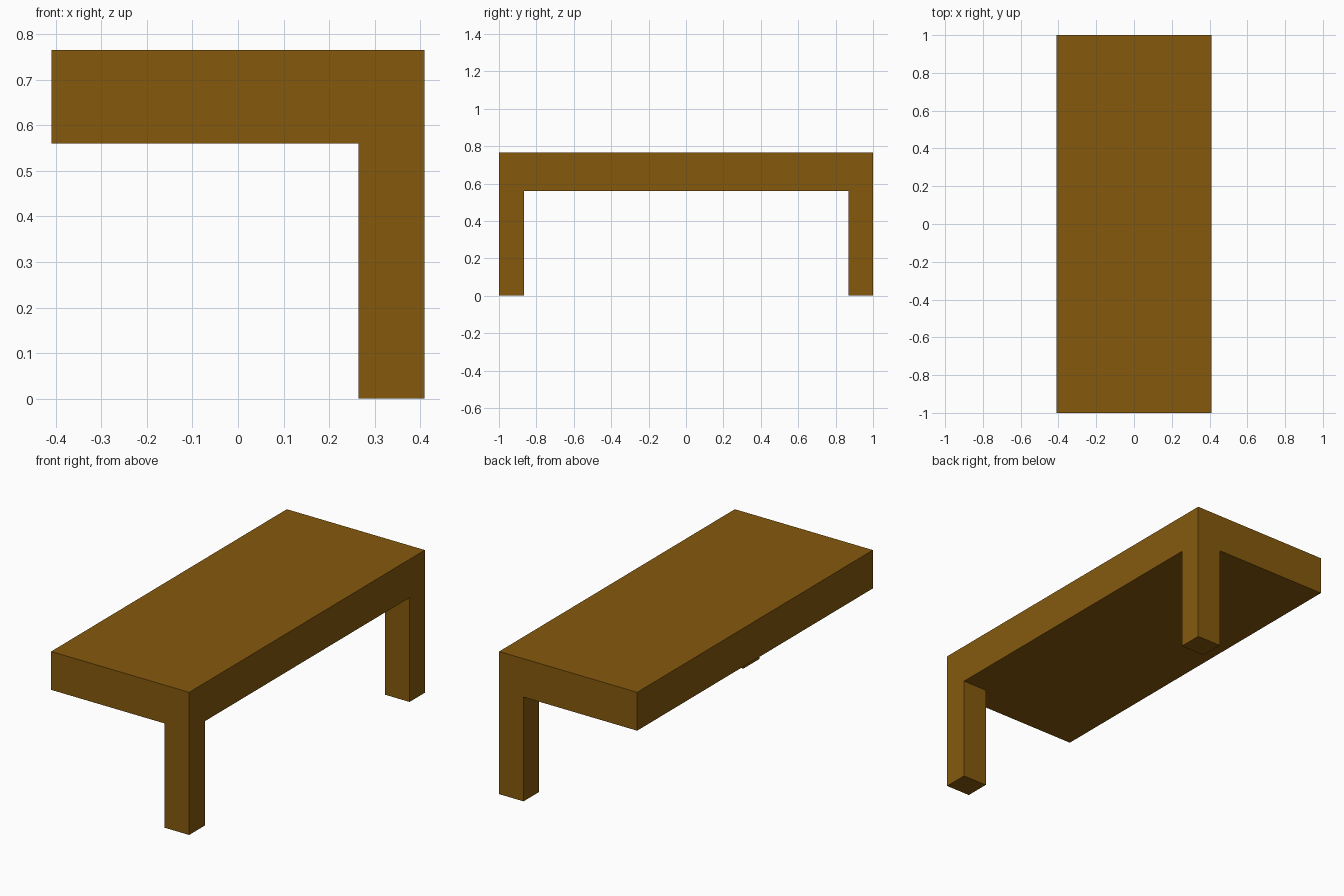
import bpy

if "Cube" in bpy.data.objects:
    bpy.data.objects.remove(bpy.data.objects["Cube"])

wood = bpy.data.materials.new("brown_wood")
wood.diffuse_color = (0.235, 0.1, 0.004, 1.0)
wood.use_nodes = True
wood.node_tree.nodes["Principled BSDF"].inputs["Base Color"].default_value = wood.diffuse_color


def box(name, lo, hi):
    """Axis-aligned box between two corners."""
    bpy.ops.mesh.primitive_cube_add(size=1)
    obj = bpy.context.object
    obj.name = name
    for v in obj.data.vertices:
        v.co = [(a + b) / 2 + c * (b - a) for a, b, c in zip(lo, hi, v.co)]
    obj.data.materials.append(wood)
    return obj


# Thick slab top
box("table_top", (-0.41, -1.0, 0.56), (0.41, 1.0, 0.766))

# Two legs, both on the right side, flush with the corners
box("front_leg", (0.265, -1.0, 0.0), (0.41, -0.865, 0.56))
box("back_leg", (0.265, 0.87, 0.0), (0.41, 1.0, 0.56))
